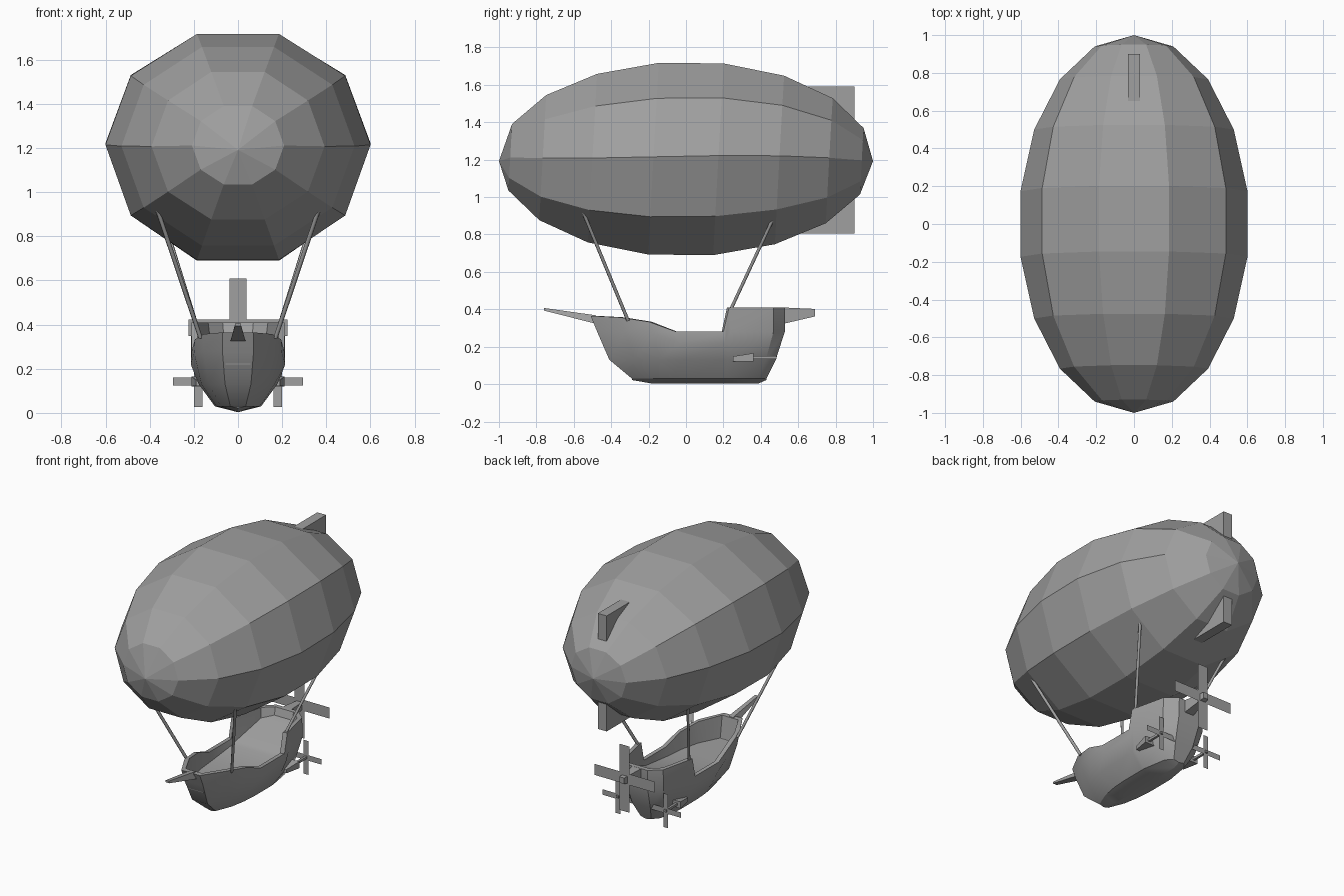
import bpy, bmesh, math
from mathutils import Vector, Matrix

cube = bpy.data.objects.get("Cube")
if cube:
    bpy.data.objects.remove(cube, do_unlink=True)

grey = bpy.data.materials.new("plain_grey")
grey.use_nodes = True
COLOUR = (0.35, 0.35, 0.35, 1)
grey.diffuse_color = COLOUR
grey.node_tree.nodes["Principled BSDF"].inputs["Base Color"].default_value = COLOUR


def finish(name, bm, smooth=None):
    bmesh.ops.recalc_face_normals(bm, faces=bm.faces)
    mesh = bpy.data.meshes.new(name)
    bm.to_mesh(mesh)
    bm.free()
    mesh.materials.append(grey)
    ob = bpy.data.objects.new(name, mesh)
    bpy.context.collection.objects.link(ob)
    if smooth:
        bpy.ops.object.select_all(action='DESELECT')
        ob.select_set(True)
        bpy.context.view_layer.objects.active = ob
        bpy.ops.object.shade_smooth_by_angle(angle=math.radians(smooth))


def taper(name, front, back):
    """Box along y; each end is (x, y, z, width, height, top width)."""
    bm = bmesh.new()
    rings = []
    for x, y, z, w, h, tw in (front, back):
        rings.append([bm.verts.new((x + dx / 2, y, z + dz * h / 2))
                      for dx, dz in ((-w, -1), (w, -1), (tw, 1), (-tw, 1))])
    bm.faces.new(rings[0])
    bm.faces.new(rings[1])
    bridge(bm, *rings)
    finish(name, bm)


def bridge(bm, lower, upper):
    n = len(lower)
    for i in range(n):
        j = (i + 1) % n
        bm.faces.new((lower[i], lower[j], upper[j], upper[i]))


def propeller(name, centre, reach, width):
    """Two flat crossed blades without thickness."""
    bm = bmesh.new()
    cx, cy, cz = centre
    for sx, sz in ((reach, width / 2), (width / 2, reach)):
        bm.faces.new([bm.verts.new((cx + dx * sx, cy, cz + dz * sz))
                      for dx, dz in ((-1, -1), (1, -1), (1, 1), (-1, 1))])
    finish(name, bm)


def rope(name, a, b, radius=0.01):
    a, b = Vector(a), Vector(b)
    d = b - a
    turn = d.to_track_quat('Z', 'Y').to_matrix().to_4x4()
    bm = bmesh.new()
    bmesh.ops.create_cone(bm, cap_ends=True, segments=6, radius1=radius, radius2=radius,
                          depth=d.length, matrix=Matrix.Translation((a + b) / 2) @ turn)
    finish(name, bm, 65)


# Gas balloon: ten-sided ellipsoid along y, flat on top, slightly skewed
bm = bmesh.new()
bmesh.ops.create_uvsphere(bm, u_segments=10, v_segments=9, radius=1)
for v in bm.verts:
    up, across, along = v.co
    side = across * across
    skew = side * (0.017 + 0.02 * along) - (1 - side) * 0.012 * along
    if abs(along) > 0.99:
        skew = -0.01
    v.co = (across * 0.61, along + up * 0.03, 1.202 + up * 0.547 + skew)
# quarter of a facet may separate the widest corner from the x axis
widest = max(bm.verts, key=lambda v: v.co.x)
if widest.co.x < 0.59:
    raise ValueError("balloon corner is off the side axis")
finish("balloon", bm)

# Tail fin: one slab showing above and below the balloon
taper("tail_fin", (0, 0.5, 1.197, 0.066, 0.786, 0.066), (0, 0.9, 1.197, 0.066, 0.786, 0.066))

# Hull stations: (fraction of length, fraction of width, rail height, deck height)
STATIONS = [(0, 0.33, 0.365, 0.22), (0.15, 0.74, 0.357, 0.22), (0.3, 0.93, 0.333, 0.22),
            (0.44, 1, 0.28, 0.22), (0.683, 1, 0.28, 0.245), (0.712, 1, 0.41, 0.255),
            (0.94, 0.74, 0.41, 0.345), (1, 0.38, 0.41, 0.36)]
LAST = len(STATIONS) - 1


def outline(bm, front, back, width, height):
    """Closed ring of a waterline; height is a function of rail and deck heights."""
    half = [(width * w, front + (back - front) * s, height(r, d)) for s, w, r, d in STATIONS]
    pts = half + [(-x, y, z) for x, y, z in reversed(half)]
    return [bm.verts.new(p) for p in pts]


bm = bmesh.new()
rings = [
    outline(bm, -0.29, 0.43, 0.105, lambda r, d: 0.03),
    outline(bm, -0.41, 0.48, 0.178, lambda r, d: 0.13),
    outline(bm, -0.475, 0.528, 0.214, lambda r, d: min(0.28, r - 0.06)),
    outline(bm, -0.51, 0.53, 0.21, lambda r, d: r),
    outline(bm, -0.475, 0.5, 0.183, lambda r, d: r),
    outline(bm, -0.45, 0.485, 0.172, lambda r, d: d),
]
for lower, upper in zip(rings, rings[1:]):
    bridge(bm, lower, upper)
# deck rising to the stern, and shallow keel
deck, base = rings[-1], rings[0]
n = len(base)
keel = [bm.verts.new((0, v.co.y, 0.022 if i in (0, LAST) else 0.003))
        for i, v in enumerate(base[:LAST + 1])]
for i in range(LAST):
    bm.faces.new((deck[i], deck[i + 1], deck[n - 2 - i], deck[n - 1 - i]))
    bm.faces.new((base[i], base[i + 1], keel[i + 1], keel[i]))
    bm.faces.new((base[n - 1 - i], base[n - 2 - i], keel[i + 1], keel[i]))
for i in (0, LAST):
    bm.faces.new((base[i], base[n - 1 - i], keel[i]))
finish("hull", bm, 30)

# Bowsprit
taper("bowsprit", (0, -0.76, 0.4, 0.03, 0.014, 0.024), (0, -0.48, 0.345, 0.07, 0.045, 0.035))

# Stern propeller on its tapered shaft
taper("stern_shaft", (0, 0.51, 0.365, 0.07, 0.09, 0.07), (0, 0.69, 0.382, 0.035, 0.04, 0.035))
propeller("stern_propeller", (0, 0.66, 0.385), 0.225, 0.075)

for side, s in (("left", 1), ("right", -1)):
    # Side engine pods, thin shafts and small propellers
    taper(side + "_engine_pod", (s * 0.165, 0.25, 0.135, 0.05, 0.026, 0.05),
          (s * 0.175, 0.36, 0.143, 0.07, 0.045, 0.07))
    taper(side + "_engine_shaft", (s * 0.18, 0.34, 0.143, 0.016, 0.016, 0.016),
          (s * 0.18, 0.485, 0.143, 0.016, 0.016, 0.016))
    propeller(side + "_propeller", (s * 0.18, 0.475, 0.142), 0.115, 0.037)
    # Suspension ropes
    rope(side + "_front_rope", (s * 0.17, -0.31, 0.34), (s * 0.365, -0.55, 0.92))
    rope(side + "_rear_rope", (s * 0.19, 0.24, 0.4), (s * 0.37, 0.51, 0.98))
